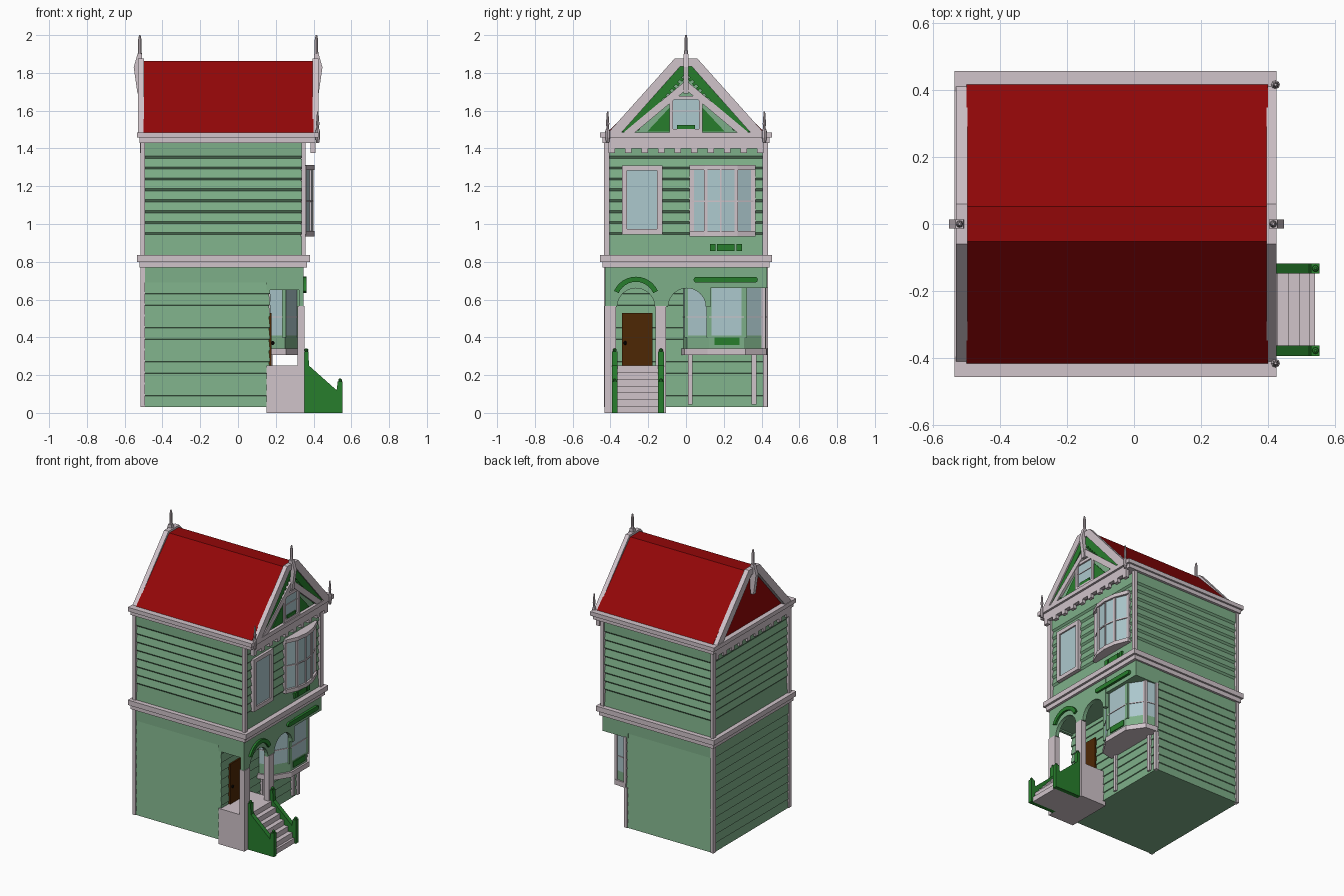
import bpy, bmesh, math

if "Cube" in bpy.data.objects:
    bpy.data.objects.remove(bpy.data.objects["Cube"])

def material(name, r, g, b):
    m = bpy.data.materials.new(name)
    m.diffuse_color = tuple(c ** 2.2 for c in (r, g, b)) + (1,)
    m.use_nodes = True
    m.node_tree.nodes["Principled BSDF"].inputs["Base Color"].default_value = m.diffuse_color
    return m

WALL = material("sage_green", .49, .68, .53)
TRIM = material("pale_lilac", .81, .76, .785)
ROOF = material("roof_red", .57, .06, .065)
DARK = material("leaf_green", .17, .49, .19)
GLASS = material("pale_glass", .67, .78, .80)
DOOR = material("door_brown", .31, .17, .05)
KNOB = material("knob_black", .08, .07, .06)

def finish(name, bm, mat):
    bmesh.ops.recalc_face_normals(bm, faces=bm.faces[:])
    me = bpy.data.meshes.new(name)
    bm.to_mesh(me)
    bm.free()
    me.materials.append(mat)
    ob = bpy.data.objects.new(name, me)
    bpy.context.collection.objects.link(ob)
    return ob

def part(name, mat, solids):
    """Each solid is (outline, axis, start, end): an outline pushed along an axis."""
    bm = bmesh.new()
    put = {'x': lambda p, d: (d, p[0], p[1]), 'y': lambda p, d: (p[0], d, p[1]),
           'z': lambda p, d: (p[0], p[1], d)}
    for pts, axis, a, b in solids:
        lo, hi = [[bm.verts.new(put[axis](p, d)) for p in pts] for d in (a, b)]
        bm.faces.new(lo)
        bm.faces.new(hi[::-1])
        for i in range(len(pts)):
            j = (i + 1) % len(pts)
            bm.faces.new((lo[i], lo[j], hi[j], hi[i]))
    return finish(name, bm, mat)

def box(x0, x1, y0, y1, z0, z1):
    return ([(x0, y0), (x1, y0), (x1, y1), (x0, y1)], 'z', z0, z1)

def frame(x0, x1, y0, y1, z0, z1, w):
    return [box(x0, x1, y0, y0 + w, z0, z1), box(x0, x1, y1 - w, y1, z0, z1),
            box(x0, x1, y0 + w, y1 - w, z0, z0 + w), box(x0, x1, y0 + w, y1 - w, z1 - w, z1)]

def panel(p, q, z0, z1, t):
    """Upright sheet between two plan points."""
    dx, dy = q[0] - p[0], q[1] - p[1]
    l = math.hypot(dx, dy)
    n = (-dy / l * t, dx / l * t)
    return ([p, q, (q[0] + n[0], q[1] + n[1]), (p[0] + n[0], p[1] + n[1])], 'z', z0, z1)

def mirror(pts):
    return [(-y, z) for y, z in pts]

def arc(cy, cz, r, a0, a1, n=12):
    return [(cy + r * math.cos(math.radians(a0 + (a1 - a0) * i / n)),
             cz + r * math.sin(math.radians(a0 + (a1 - a0) * i / n))) for i in range(n + 1)]

def sided_body(name, x0, x1, y0, y1, z0, z1, lines, lip, depth):
    """Wall block with lapped boards, stacked from rectangular rings."""
    levels = [(z0, 0)]
    for z in lines:
        levels += [(z - lip, depth), (z + lip, 0)]
    levels.append((z1, 0))
    bm = bmesh.new()
    rings = [[bm.verts.new(c) for c in ((x0 + i, y0 + i, z), (x1 - i, y0 + i, z),
              (x1 - i, y1 - i, z), (x0 + i, y1 - i, z))] for z, i in levels]
    bm.faces.new(rings[0])
    bm.faces.new(rings[-1])
    for a, b in zip(rings, rings[1:]):
        for k in range(4):
            bm.faces.new((a[k], a[(k + 1) % 4], b[(k + 1) % 4], b[k]))
    return finish(name, bm, WALL)

def spindle(name, mat, x, y, profile, n=8):
    """Turned piece from (radius, z) pairs."""
    bm = bmesh.new()
    rings = [[bm.verts.new((x + r * math.cos(2 * math.pi * k / n), y + r * math.sin(2 * math.pi * k / n), z))
              for k in range(n)] for r, z in profile]
    bm.faces.new(rings[0])
    bm.faces.new(rings[-1])
    for a, b in zip(rings, rings[1:]):
        for k in range(n):
            bm.faces.new((a[k], a[(k + 1) % n], b[(k + 1) % n], b[k]))
    return finish(name, bm, mat)

# Main walls
sided_body("lower_walls", -.51, .17, -.427, .427, .03, .78, [.09 + .06 * i for i in range(11)], .001, .006)
sided_body("upper_walls", -.505, .345, -.425, .425, .82, 1.44,
           [.95 + .0577 * i for i in range(8)], .006, .011)
part("porch_ceiling", WALL, [box(.15, .345, -.43, .43, .65 + .01, .78),
                             box(.15, .345, -.43, -.41, .65, .67)])
part("corner_boards", TRIM,
     [box(-.515, -.492, s * .405, s * .434, .03, 1.43) for s in (-1, 1)] +
     [box(.335, .358, s * .405, s * .434, .83, 1.43) for s in (-1, 1)] +
     [box(.155, .178, .408, .432, .03, .31)])

# Belt course and top cornice, each in two steps
part("belt_course", TRIM, [box(-.522, .365, -.443, .443, .77, .80), box(-.535, .38, -.456, .456, .80, .835)])
part("cornice", TRIM, [box(-.522, .41, -.443, .443, 1.43, 1.457), box(-.535, .425, -.456, .456, 1.457, 1.485)])
dentils = []
for x0, x1 in ((.385, .41), (-.518, -.50)):
    dentils.append(box(x0, x1, -.41, .41, 1.40, 1.44))
    dentils += [box(x0, x1, -.41 + .0872 * i, -.375 + .0872 * i, 1.375, 1.405) for i in range(10)]
part("dentil_frieze", TRIM, dentils)

# Roof and bargeboards
part("roof", ROOF, [([(-.42, 1.48), (-.052, 1.862), (.052, 1.862), (.42, 1.48)], 'x', -.5, .4)])
rake = [(-.415, 1.48), (-.06, 1.876), (0, 1.876), (0, 1.835), (-.03, 1.835), (-.345, 1.48)]
part("bargeboards", TRIM, [(p, 'x', a, b) for p in (rake, mirror(rake)) for a, b in ((.395, .425), (-.53, -.497))])

# Front gable decoration
part("gable_wall", WALL, [([(-.36, 1.48), (-.03, 1.845), (.03, 1.845), (.36, 1.48)], 'x', .395, .404)])
band = [(-.34, 1.486), (-.03, 1.834), (0, 1.834), (0, 1.80), (-.28, 1.486)]
teeth = []
for i in range(12):
    y = -.265 + .021 * i
    z = 1.503 + 1.127 * (y + .265)
    teeth.append([(y, z), (y + .011, z + .0124), (y + .024, z + .003), (y + .013, z - .0094)])
part("rake_band", DARK, [(p, 'x', .40, .416) for p in (band, mirror(band))] +
     [(p, 'x', .40, .414) for t in teeth for p in (t, mirror(t))])
brace = [(-.33, 1.485), (-.27, 1.485), (0, 1.71), (0, 1.76)]
part("gable_brace", TRIM, [(p, 'x', .40, .422) for p in (brace, mirror(brace))])
tri = [(-.205, 1.49), (-.088, 1.49), (-.088, 1.615)]
part("gable_panels", DARK, [(p, 'x', .40, .41) for p in (tri, mirror(tri))] +
     [box(.40, .416, -.048, .048, 1.488, 1.525)])
part("gable_window_frame", TRIM, frame(.40, .418, -.088, .088, 1.483, 1.678, .02) +
     [box(.40, .412, -.07, .07, 1.595, 1.60)])
part("gable_window_glass", GLASS, [box(.40, .408, -.07, .07, 1.50, 1.66)])

# Finials
for label, c, s in (("front", .415, 1), ("back", -.52, -1)):
    part(label + "_ridge_finial", TRIM, [([(c - s * .012, 1.69), (c + s * .012, 1.69), (c + s * .032, 1.83),
         (c + s * .012, 1.90), (c - s * .012, 1.90), (c - s * .015, 1.83)], 'y', -.013, .013)])
    spindle(label + "_ridge_spike", TRIM, c, 0, [(.012, 1.89), (.009, 1.92), (.009, 1.975), (.004, 2.0)])
for s, label in ((-1, "left"), (1, "right")):
    spindle(label + "_corner_finial", TRIM, .422, s * .415,
            [(.008, 1.43), (.013, 1.46), (.013, 1.49), (.006, 1.51), (.009, 1.53), (.004, 1.595)])

# Upper flat window
part("upper_window_frame", TRIM, frame(.335, .362, -.34, -.125, .945, 1.31, .028))
part("upper_window_glass", GLASS, [box(.335, .352, -.315, -.15, .965, 1.29)])

# Upper bow window
bow = [(.345, .03), (.383, .105), (.394, .185), (.383, .265), (.345, .355)]
cap = [(.335, .018), (.358, .018), (.395, .10), (.406, .187), (.395, .272), (.358, .367), (.335, .367)]
part("bow_window_caps", TRIM, [(cap, 'z', .935, .962), (cap, 'z', 1.287, 1.313)])
part("bow_window_glass", GLASS, [(([(.335, .03)] + bow + [(.335, .355)]), 'z', .95, 1.30)])
part("bow_window_bars", TRIM,
     [box(x - .012, x + .006, y - w, y + w, .95, 1.30) for (x, y), w in zip(bow, (.012, .009, .004, .009, .012))] +
     [panel(q, p, 1.116, 1.124, -.006) for p, q in zip(bow, bow[1:])] +
     [panel(p, q, 1.116, 1.124, -.006) for p, q in zip(bow, bow[1:])])
part("sill_ornaments", DARK, [box(.335, .352, a, b, .858, .895)
                              for a, b in ((.127, .155), (.165, .257), (.268, .297))])

# Porch arches, columns and mouldings
outline = ([(-.43, .77), (-.43, .56), (-.37, .56)] + arc(-.265, .56, .10, 180, 0) + [(-.16, .56), (-.105, .56)] +
           arc(.005, .56, .10, 180, 0) + [(.11, .56), (.13, .56), (.13, .77)])
part("porch_arches", WALL, [(outline, 'x', .322, .348)])
part("porch_columns", TRIM, [box(.315, .352, -.432, -.37, 0, .565), box(.315, .352, -.162, -.105, 0, .565)])
part("arch_moulding", DARK, [(arc(-.265, .594, .127, 24, 156) + arc(-.265, .594, .10, 156, 24), 'x', .34, .362)])
part("bay_moulding", DARK, [(arc(.055, .705, .015, 90, 270, 6) + arc(.365, .705, .015, -90, 90, 6), 'x', .34, .362)])

# Door
part("door", DOOR, [box(.16, .178, -.34, -.177, .25, .53)])
spindle("door_knob", KNOB, .184, -.322, [(.004, .36), (.008, .366), (.008, .374), (.004, .38)])

# Ground floor bay window
bay = [(.17, -.012), (.25, .005), (.32, .122), (.32, .308), (.25, .412), (.17, .425)]
slab = [(.165, -.025), (.255, -.008), (.333, .115), (.333, .315), (.255, .425), (.165, .434)]
part("bay_floor", TRIM, [(slab, 'z', .307, .342)])
part("bay_apron", WALL, [(bay, 'z', .34, .41)])
part("bay_glass", GLASS, [panel(p, q, .405, .665, .008) for p, q in zip(bay, bay[1:])])
part("bay_posts", WALL, [box(x - .016, x + .003, y - .014, y + .014, .40, .665) for x, y in bay[1:4]])
part("bay_side_posts", TRIM, [box(x - .01, x + .01, y - .012, y + .01, .34, .665) for x, y in bay[4:]])
part("bay_glazing_bars", TRIM, [panel(p, q, .505, .511, -.004) for p, q in zip(bay, bay[1:])])
part("bay_ornament", DARK, [box(.315, .327, .15, .283, .36, .40)])
part("bay_supports", TRIM, [box(.165, .182, y - .012, y + .012, .045, .31) for y in (.022, .36)])

# Porch floor and stairs
part("porch_floor", TRIM, [box(.15, .352, -.432, -.105, 0, .25)])
steps = [(.35, 0), (.35, .25)]
for i in range(6):
    x, z = .365 + .032 * i, .25 - .0357 * i
    steps += [(x, z), (x, z - .0357)]
steps += [(.54, .0357), (.54, 0)]
part("stairs", TRIM, [(steps, 'y', -.365, -.145)])
rail = [(.352, 0), (.352, .325), (.372, .325), (.376, .25), (.522, .12), (.528, .165), (.553, .165), (.553, 0)]
part("stair_rails", DARK, [(rail, 'y', -.393, -.362), (rail, 'y', -.148, -.117)])
for y, label in ((-.3775, "left"), (-.1325, "right")):
    for x, z, spot in ((.362, .322, "upper"), (.541, .162, "lower")):
        spindle(f"{label}_{spot}_newel_cap", DARK, x, y,
                [(.006, z), (.010, z + .008), (.010, z + .014), (.004, z + .02)])
